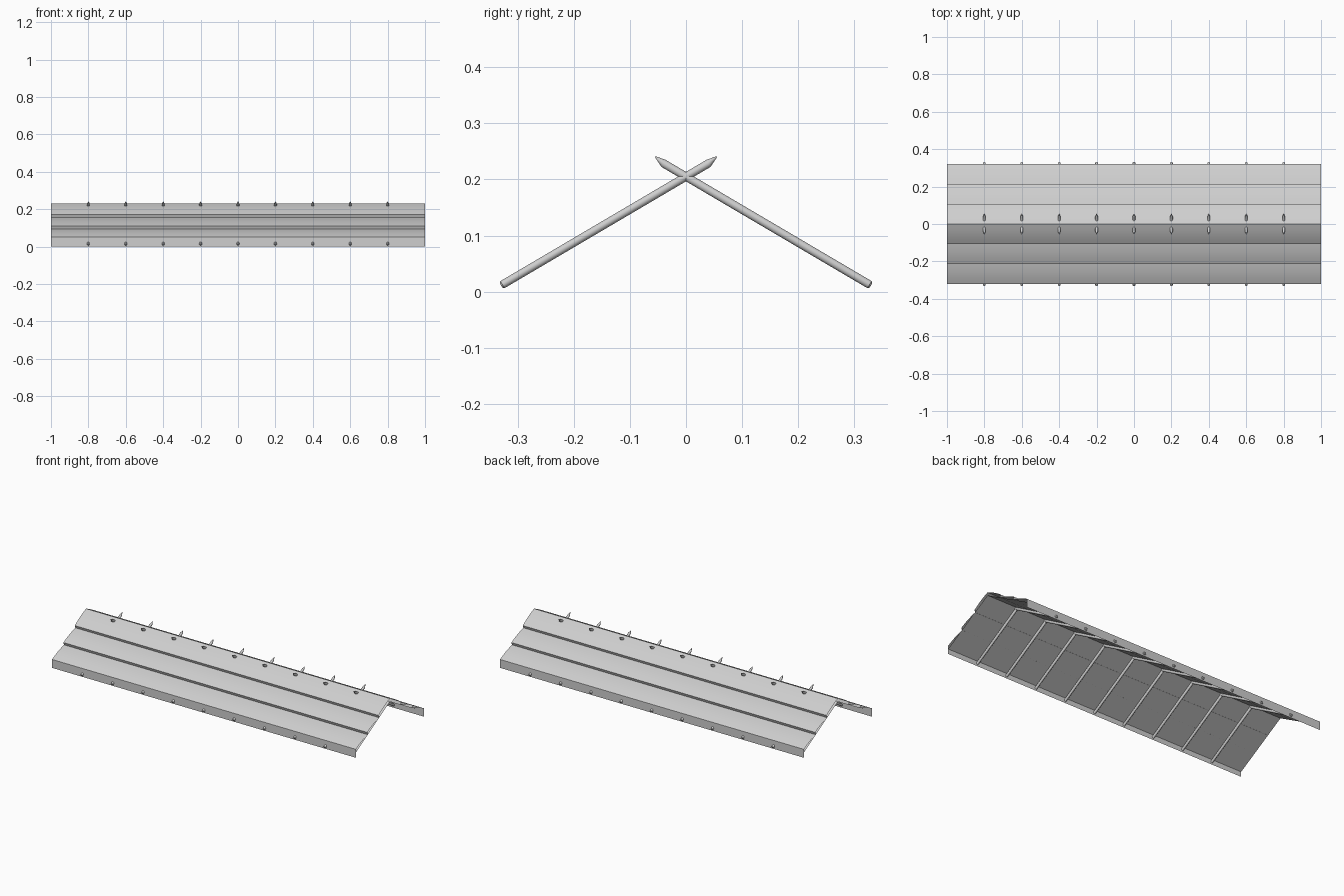
import bpy, bmesh, math
from mathutils import Vector

cube = bpy.data.objects.get("Cube")
if cube:
    bpy.data.objects.remove(cube, do_unlink=True)

grey = bpy.data.materials.new("light grey")
grey.use_nodes = True
colour = (0.62, 0.62, 0.62, 1)
grey.diffuse_color = colour
grey.node_tree.nodes["Principled BSDF"].inputs["Base Color"].default_value = colour

HALF_LENGTH = 1.0
EAVE_Y, RIDGE_Z, EAVE_Z = 0.32, 0.23, 0.05
COURSES = 3


def finish(name, bm, angle):
    mesh = bpy.data.meshes.new(name)
    bm.to_mesh(mesh)
    bm.free()
    mesh.materials.append(grey)
    obj = bpy.data.objects.new(name, mesh)
    bpy.context.collection.objects.link(obj)
    bpy.ops.object.select_all(action='DESELECT')
    obj.select_set(True)
    bpy.context.view_layer.objects.active = obj
    bpy.ops.object.shade_smooth_by_angle(angle=math.radians(angle))
    return obj


def sheet(name, profile, angle=35):
    """Sweep an open (y, z) profile along the roof length."""
    bm = bmesh.new()
    rows = [[bm.verts.new((x, y, z)) for x in (-HALF_LENGTH, HALF_LENGTH)]
            for y, z in profile]
    for a, b in zip(rows, rows[1:]):
        bm.faces.new((a[0], a[1], b[1], b[0]))
    return finish(name, bm, angle)


# Overlapping, slightly bowed roof courses with a hanging eave flap
half = [(-EAVE_Y, 0.0)]
for i in range(COURSES):
    t0, t1 = i / COURSES, (i + 1) / COURSES
    rise = RIDGE_Z - EAVE_Z
    low = Vector((-EAVE_Y * (1 - t0), EAVE_Z + rise * t0))
    high = Vector((-EAVE_Y * (1 - t1), EAVE_Z + rise * t1))
    if i < COURSES - 1:
        high += Vector((0.006, -0.016))
    bow = Vector((-0.5, 0.86)) * 0.004
    for k in range(7):
        t = k / 6
        half.append(tuple(low.lerp(high, t) + bow * math.sin(math.pi * t)))
roof = half + [(-y, z) for y, z in reversed(half[:-1])]
sheet("roof_courses", roof)

# Flat lining resting on the poles
lining = [(EAVE_Y, 0.03), (0, 0.212), (-EAVE_Y, 0.03)]
sheet("roof_lining", lining)


# Crossed poles with pointed upper ends
def pole(name, x, side):
    foot = Vector((x, -0.327 * side, 0.0125))
    neck = Vector((x, 0.040 * side, 0.2285))
    tip = Vector((x, 0.055 * side, 0.2405))
    axis = (neck - foot).normalized()
    across = Vector((1, 0, 0))
    up = axis.cross(across)
    bm = bmesh.new()
    rings = []
    stations = ((foot - axis * 0.003, 0.0045), (foot, 0.0073),
                (neck, 0.0073), (tip, 0.001))
    for centre, radius in stations:
        ring = []
        for k in range(12):
            a = math.tau * k / 12
            ring.append(bm.verts.new(
                centre + (across * math.cos(a) + up * math.sin(a)) * radius))
        rings.append(ring)
    for a, b in zip(rings, rings[1:]):
        for k in range(12):
            n = (k + 1) % 12
            bm.faces.new((a[k], a[n], b[n], b[k]))
    bm.faces.new(rings[0])
    bm.faces.new(rings[-1])
    bmesh.ops.recalc_face_normals(bm, faces=bm.faces)
    finish(name, bm, 40)


for i in range(9):
    x = -0.8 + 0.2 * i
    pole(f"front_pole_{i + 1}", x, 1)
    pole(f"back_pole_{i + 1}", x, -1)
